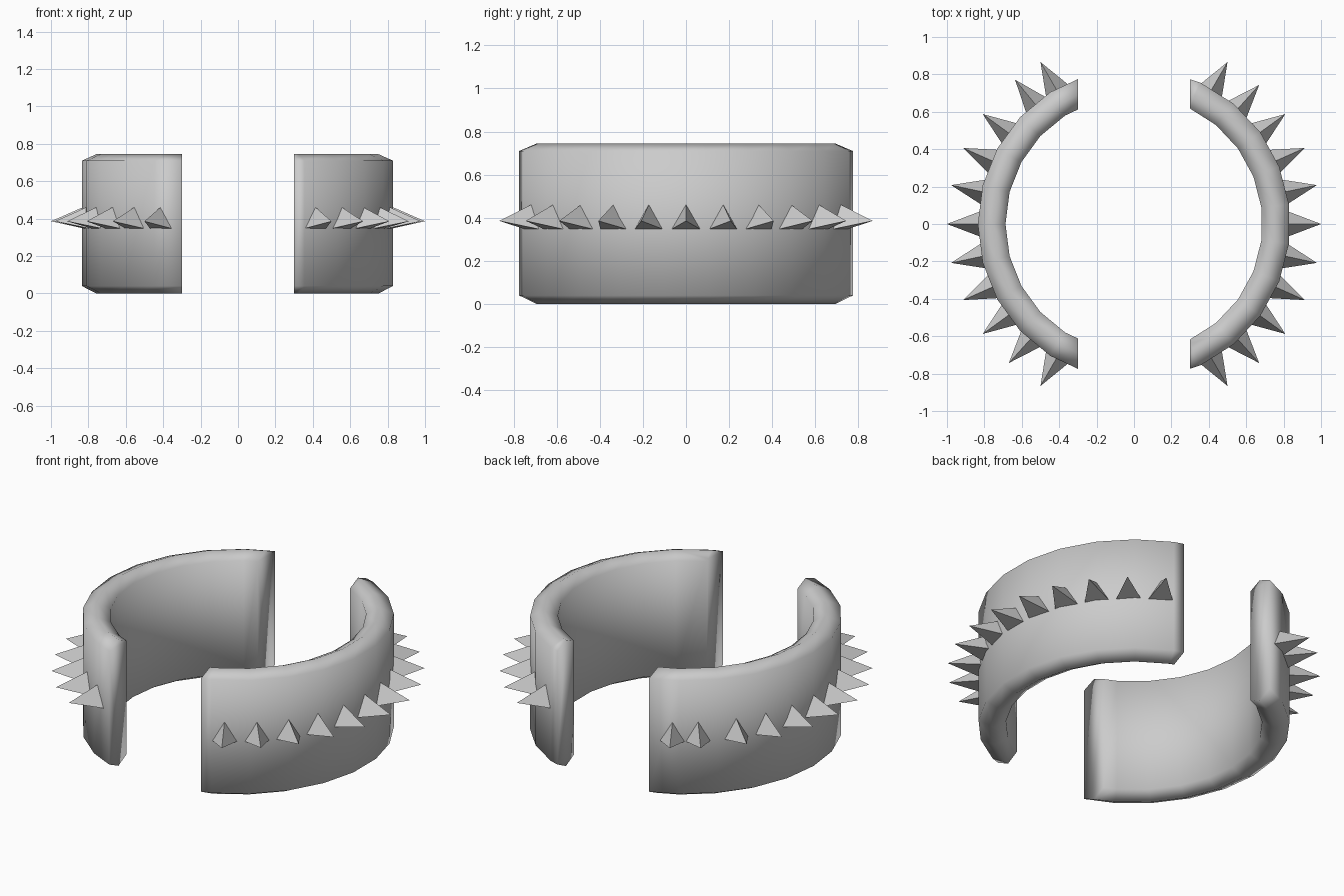
import bpy, bmesh, math
from mathutils import Matrix, Vector

if "Cube" in bpy.data.objects:
    bpy.data.objects.remove(bpy.data.objects["Cube"])

SEG = 25          # facets around the full ring
GAP = 0.30        # half width of the gap between the two halves
PROFILE = [(0.835, 0.04), (0.835, 0.71), (0.757, 0.745),
           (0.687, 0.71), (0.687, 0.04), (0.757, 0.0)]


def finish(bm, name, smooth):
    bmesh.ops.recalc_face_normals(bm, faces=bm.faces)
    for f in bm.faces:
        f.smooth = smooth
    me = bpy.data.meshes.new(name)
    bm.to_mesh(me)
    bm.free()
    ob = bpy.data.objects.new(name, me)
    bpy.context.collection.objects.link(ob)
    return ob


# Band half: revolve the bevelled profile, slice it, cap the cut ends
def band_half(name, side):
    bm = bmesh.new()
    rings = []
    for i in range(SEG):
        a = math.pi + 2 * math.pi * i / SEG
        rings.append([bm.verts.new((r * math.cos(a), r * math.sin(a), z))
                      for r, z in PROFILE])
    n = len(PROFILE)
    for i in range(SEG):
        p, q = rings[i], rings[(i + 1) % SEG]
        for j in range(n):
            k = (j + 1) % n
            bm.faces.new((p[j], q[j], q[k], p[k]))
    bmesh.ops.bisect_plane(bm, geom=bm.verts[:] + bm.edges[:] + bm.faces[:],
                           plane_co=(side * GAP, 0, 0), plane_no=(side, 0, 0),
                           clear_inner=True)
    bmesh.ops.holes_fill(bm, edges=[e for e in bm.edges if e.is_boundary], sides=0)
    return finish(bm, name, True)


# Spikes: three-sided pyramids pointing outwards, one corner up
def spike_row(name, angles):
    bm = bmesh.new()
    for deg in angles:
        rot = Matrix.Rotation(math.radians(deg), 4, 'Z')
        base = []
        for k in range(3):
            t = math.radians(90 + 120 * k)
            base.append(bm.verts.new(rot @ Vector(
                (0.818, 0.08 * math.cos(t), 0.386 + 0.08 * math.sin(t)))))
        tip = bm.verts.new(rot @ Vector((1.0, 0, 0.386)))
        bm.faces.new(base)
        for k in range(3):
            bm.faces.new((base[k], base[(k + 1) % 3], tip))
    return finish(bm, name, False)


band_half("band_right", 1)
band_half("band_left", -1)
spike_row("spikes_right", [12 * i for i in range(-5, 6)])
# one spike on the left sits slightly off the regular spacing
spike_row("spikes_left", [129.5 if i == -4 else 180 + 12 * i for i in range(-5, 6)])
